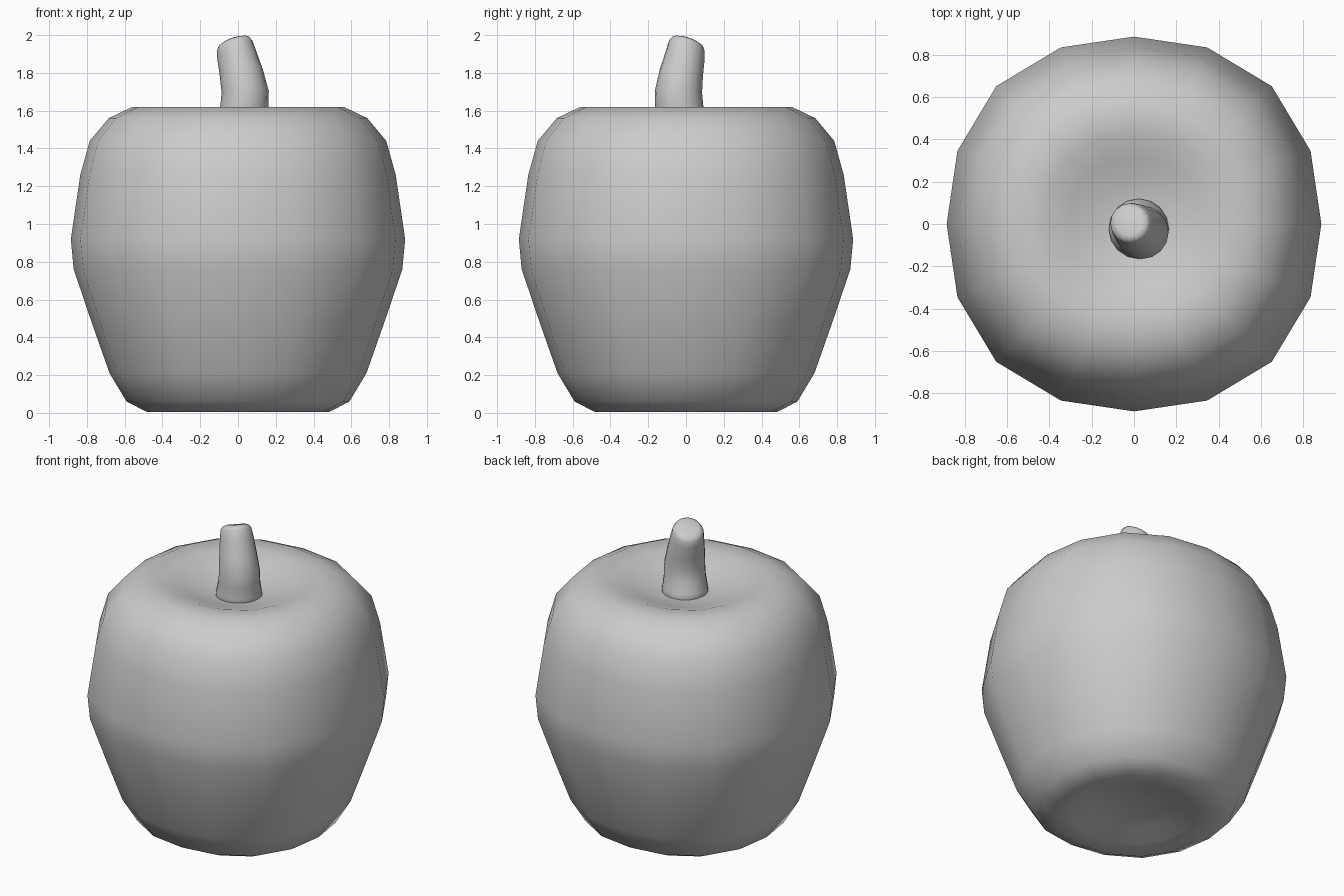
import bpy, bmesh, math
from mathutils import Vector

if "Cube" in bpy.data.objects:
    bpy.data.objects.remove(bpy.data.objects["Cube"])

SIDES = 16


def skin(name, rings):
    """Join rings of points with quads and close both ends with fans."""
    bm = bmesh.new()
    loops = [[bm.verts.new(p) for p in ring] for ring in rings]
    for a, b in zip(loops, loops[1:]):
        for i in range(SIDES):
            j = (i + 1) % SIDES
            bm.faces.new((a[i], a[j], b[j], b[i]))
    for loop in (loops[0], loops[-1]):
        centre = sum((v.co for v in loop), Vector()) / SIDES
        c = bm.verts.new(centre)
        for i in range(SIDES):
            bm.faces.new((loop[i], loop[(i + 1) % SIDES], c))
    bmesh.ops.recalc_face_normals(bm, faces=bm.faces)
    for f in bm.faces:
        f.smooth = True
    mesh = bpy.data.meshes.new(name)
    bm.to_mesh(mesh)
    bm.free()
    obj = bpy.data.objects.new(name, mesh)
    bpy.context.collection.objects.link(obj)
    return obj


def ring(cx, cy, z, r, slope=0.0, square=0.0):
    """Horizontal ring, optionally tilted or slightly squared."""
    pts = []
    for i in range(SIDES):
        a = math.tau * i / SIDES
        rr = r * (1 + square * (1 - math.cos(4 * a)) / 2)
        x, y = rr * math.cos(a), rr * math.sin(a)
        pts.append((cx + x, cy + y, z + slope * (x - y)))
    return pts


# Fruit body: dimpled below and above, slightly squared in plan
profile = [(0.10, 0.08), (0.24, 0.06), (0.37, 0.02), (0.48, 0.004), (0.59, 0.06),
           (0.68, 0.21), (0.775, 0.48), (0.87, 0.76), (0.885, 0.92),
           (0.835, 1.26), (0.785, 1.44), (0.685, 1.56), (0.56, 1.62),
           (0.43, 1.615), (0.31, 1.575), (0.19, 1.54), (0.08, 1.525)]
skin("fruit_body", [ring(0, 0, z, r, 0, 0.04) for r, z in profile])

# Stem: leaning, tapering, with a tilted rounded tip
stem = [(0.02, -0.02, 1.48, 0.15, 0), (0.025, -0.025, 1.56, 0.138, 0),
        (0.034, -0.036, 1.63, 0.127, 0), (0.038, -0.04, 1.70, 0.125, 0.03),
        (0.018, -0.025, 1.80, 0.115, 0.12), (-0.008, -0.003, 1.90, 0.102, 0.22),
        (-0.018, 0.004, 1.945, 0.094, 0.28), (-0.021, 0.008, 1.962, 0.083, 0.30),
        (-0.023, 0.010, 1.97, 0.062, 0.30)]
skin("stem", [ring(*s) for s in stem])
